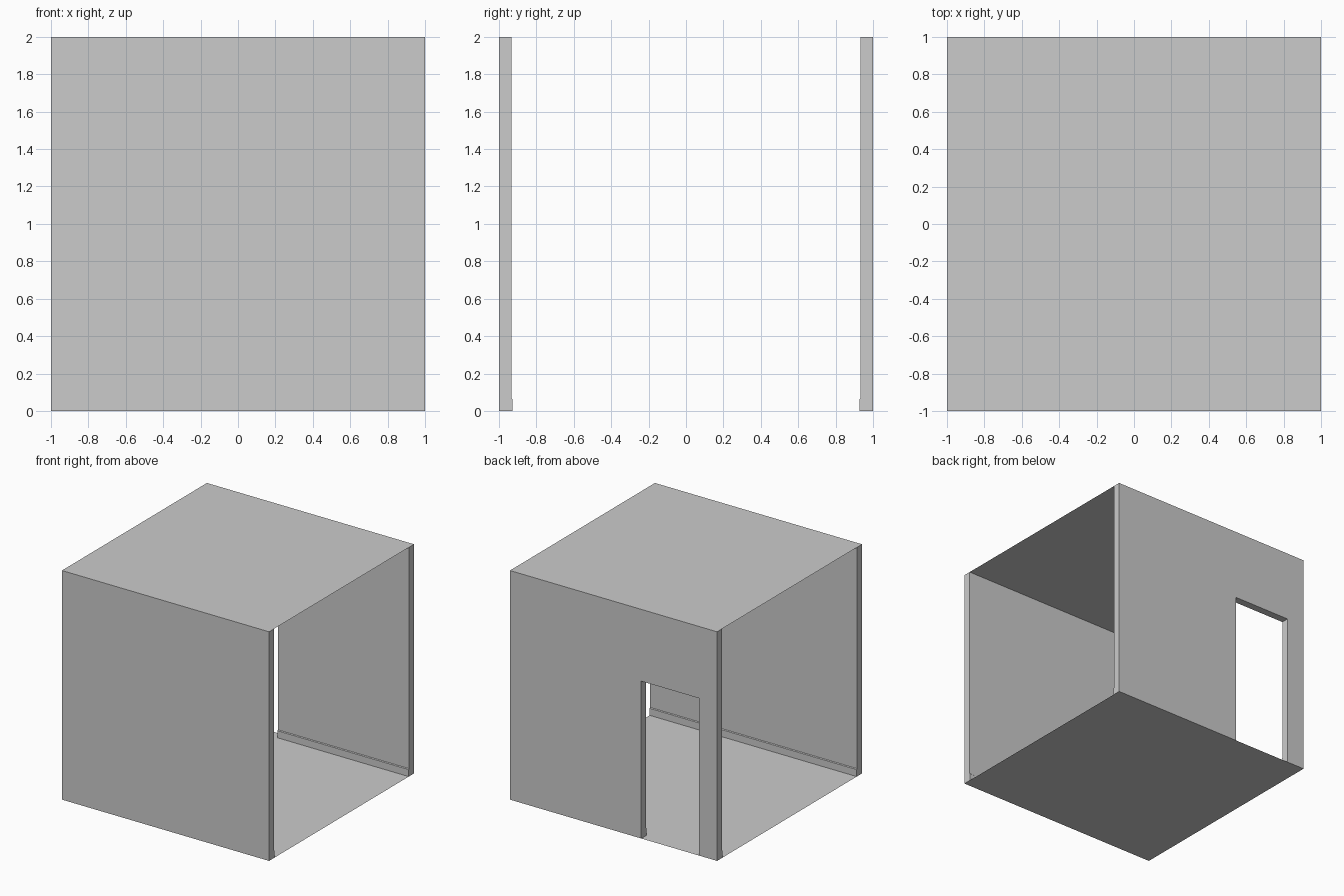
import bpy, bmesh
from mathutils import Vector

if "Cube" in bpy.data.objects:
    bpy.data.objects.remove(bpy.data.objects["Cube"])

WALL = 0.067           # wall thickness
SKIRT_D, SKIRT_H = 0.0065, 0.067
DOOR_L, DOOR_R, DOOR_H = -0.826, -0.268, 1.373


def prism(name, points, offset, drop):
    """Extrude a planar outline by offset; remove faces whose centre satisfies drop."""
    bm = bmesh.new()
    face = bm.faces.new([bm.verts.new(p) for p in points])
    if Vector(offset).length:
        res = bmesh.ops.extrude_face_region(bm, geom=[face], use_keep_orig=True)
        verts = [g for g in res["geom"] if isinstance(g, bmesh.types.BMVert)]
        bmesh.ops.translate(bm, verts=verts, vec=offset)
        bmesh.ops.recalc_face_normals(bm, faces=bm.faces[:])
        hidden = [f for f in bm.faces if drop(f.calc_center_median())]
        bmesh.ops.delete(bm, geom=hidden, context='FACES')
    mesh = bpy.data.meshes.new(name)
    bm.to_mesh(mesh)
    bm.free()
    obj = bpy.data.objects.new(name, mesh)
    bpy.context.collection.objects.link(obj)
    return obj


def slab(name, z, flip):
    pts = [(-1, -1, z), (1, -1, z), (1, 1, z), (-1, 1, z)]
    prism(name, pts[::-1] if flip else pts, (0, 0, 0), None)


def wall(name, side, outline):
    # faces lying on the floor and ceiling planes are left out
    prism(name, [(x, side, z) for x, z in outline], (0, -side * WALL, 0),
          lambda c: c.z < 1e-4 or c.z > 1.9999)


def skirting(name, side, x0, x1):
    y0 = side * (1 - WALL)
    y1 = y0 - side * SKIRT_D
    profile = [(y0, 0), (y1, 0), (y1, SKIRT_H - 0.006), (y0, SKIRT_H)]
    prism(name, [(x0, y, z) for y, z in profile], (x1 - x0, 0, 0),
          lambda c: c.z < 1e-4 or abs(c.y - y0) < 1e-4)


# Floor and ceiling sheets
slab("floor", 0, True)
slab("ceiling", 2, False)

# Solid front wall and back wall with doorway notch
wall("front_wall", -1, [(-1, 0), (1, 0), (1, 2), (-1, 2)])
wall("back_wall", 1, [(-1, 0), (DOOR_L, 0), (DOOR_L, DOOR_H), (DOOR_R, DOOR_H),
                      (DOOR_R, 0), (1, 0), (1, 2), (-1, 2)])

# Skirting boards, interrupted at the doorway
skirting("front_skirting", -1, -1, 1)
skirting("back_skirting_short", 1, -1, DOOR_L)
skirting("back_skirting_long", 1, DOOR_R, 1)
